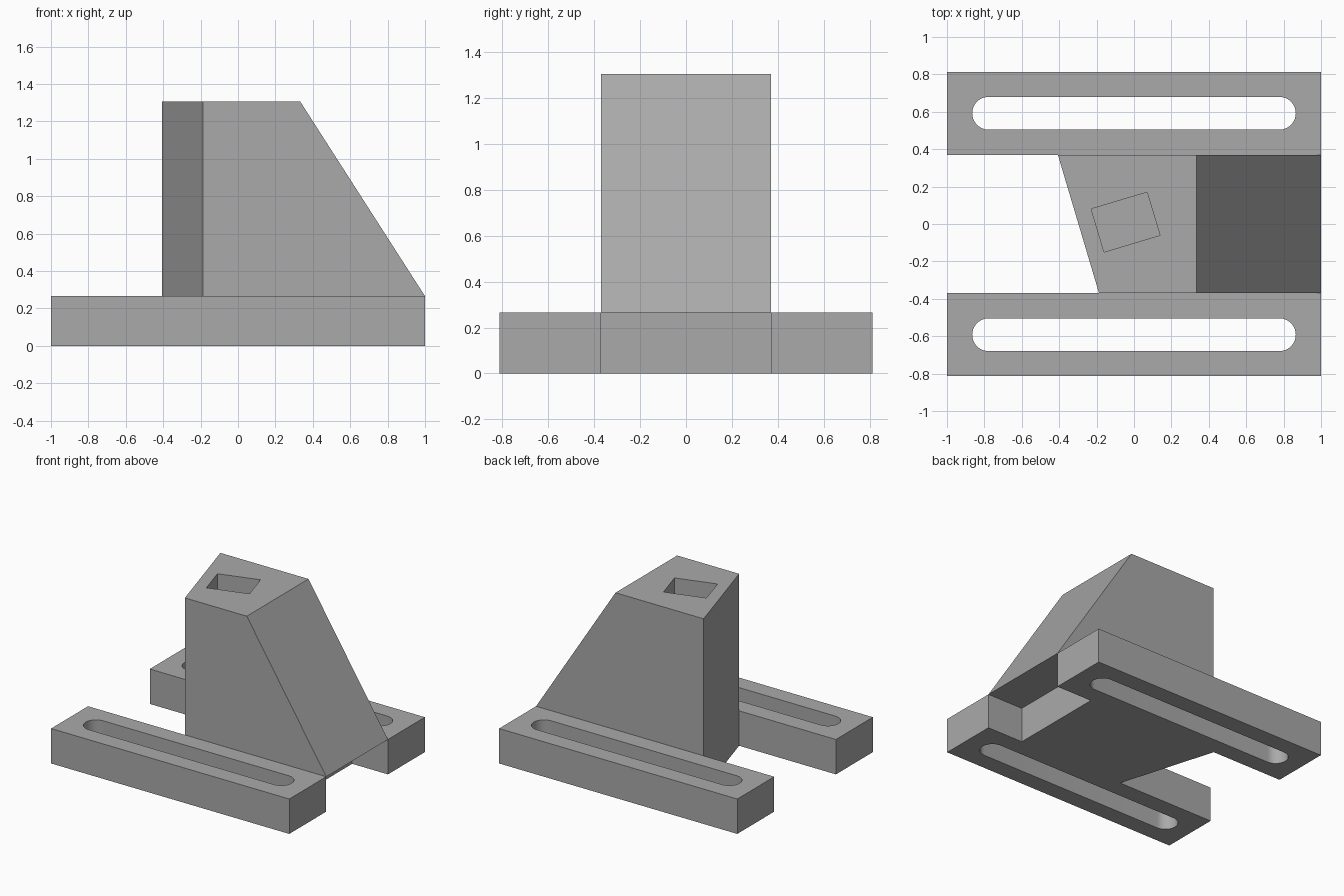
import bpy, bmesh, math
from mathutils import Vector

if "Cube" in bpy.data.objects:
    bpy.data.objects.remove(bpy.data.objects["Cube"])

RAIL_H, TOP = 0.265, 1.305
INNER, OUTER = 0.37, 0.813

grey = bpy.data.materials.new("plain grey")
grey.diffuse_color = (0.4, 0.4, 0.4, 1)
grey.use_nodes = True
grey.node_tree.nodes["Principled BSDF"].inputs["Base Color"].default_value = grey.diffuse_color


def loft(name, ring_a, ring_b):
    """Solid between two matching rings of points."""
    bm = bmesh.new()
    a = [bm.verts.new(p) for p in ring_a]
    b = [bm.verts.new(p) for p in ring_b]
    bm.faces.new(a)
    bm.faces.new(b[::-1])
    n = len(a)
    for i in range(n):
        j = (i + 1) % n
        bm.faces.new((a[i], b[i], b[j], a[j]))
    bmesh.ops.recalc_face_normals(bm, faces=bm.faces)
    mesh = bpy.data.meshes.new(name)
    bm.to_mesh(mesh)
    bm.free()
    mesh.materials.append(grey)
    obj = bpy.data.objects.new(name, mesh)
    bpy.context.collection.objects.link(obj)
    return obj


def prism(name, outline, z0, z1):
    return loft(name, [(x, y, z0) for x, y in outline],
                [(x, y, z1) for x, y in outline])


def cut(target, cutter):
    """Subtract the cutter, apply, and remove it."""
    cutter.hide_render = True
    mod = target.modifiers.new("cut", "BOOLEAN")
    mod.operation, mod.solver, mod.object = "DIFFERENCE", "EXACT", cutter
    bpy.ops.object.select_all(action="DESELECT")
    bpy.context.view_layer.objects.active = target
    target.select_set(True)
    bpy.ops.object.modifier_apply(modifier=mod.name)
    bpy.data.objects.remove(cutter)


def slot_outline(cy, half_length, r, steps=20):
    pts = []
    for side, start in ((1, -math.pi / 2), (-1, math.pi / 2)):
        for i in range(steps + 1):
            t = start + math.pi * i / steps
            pts.append((side * (half_length - r) + r * math.cos(t),
                        cy + r * math.sin(t)))
    return pts


# Two base rails, each with a long rounded through slot
for name, s in (("front_rail", -1), ("back_rail", 1)):
    rail = prism(name, [(-1, s * INNER), (1, s * INNER),
                        (1, s * OUTER), (-1, s * OUTER)], 0, RAIL_H)
    cut(rail, prism("slot_cutter", slot_outline(s * 0.592, 0.865, 0.0875),
                    -0.1, RAIL_H + 0.1))
    bpy.ops.object.shade_smooth_by_angle(angle=math.radians(30))


# Central column: slanted left side, sloped right side, overhanging lip
def column_profile(y, left):
    return [(x, y, z) for x, z in ((left, 0), (0.70, 0), (0.70, RAIL_H),
                                   (1, RAIL_H), (0.333, TOP), (left, TOP))]


column = loft("column", column_profile(-INNER, -0.187),
              column_profile(INNER, -0.407))

# Turned rectangular socket in the top of the column
centre = Vector((-0.045, 0.01))
u = Vector((0.958, 0.287)) * 0.156
v = Vector((-0.287, 0.958)) * 0.12
corners = [centre - u - v, centre + u - v, centre + u + v, centre - u + v]
cut(column, prism("socket_cutter", corners, TOP - 0.5, TOP + 0.1))
